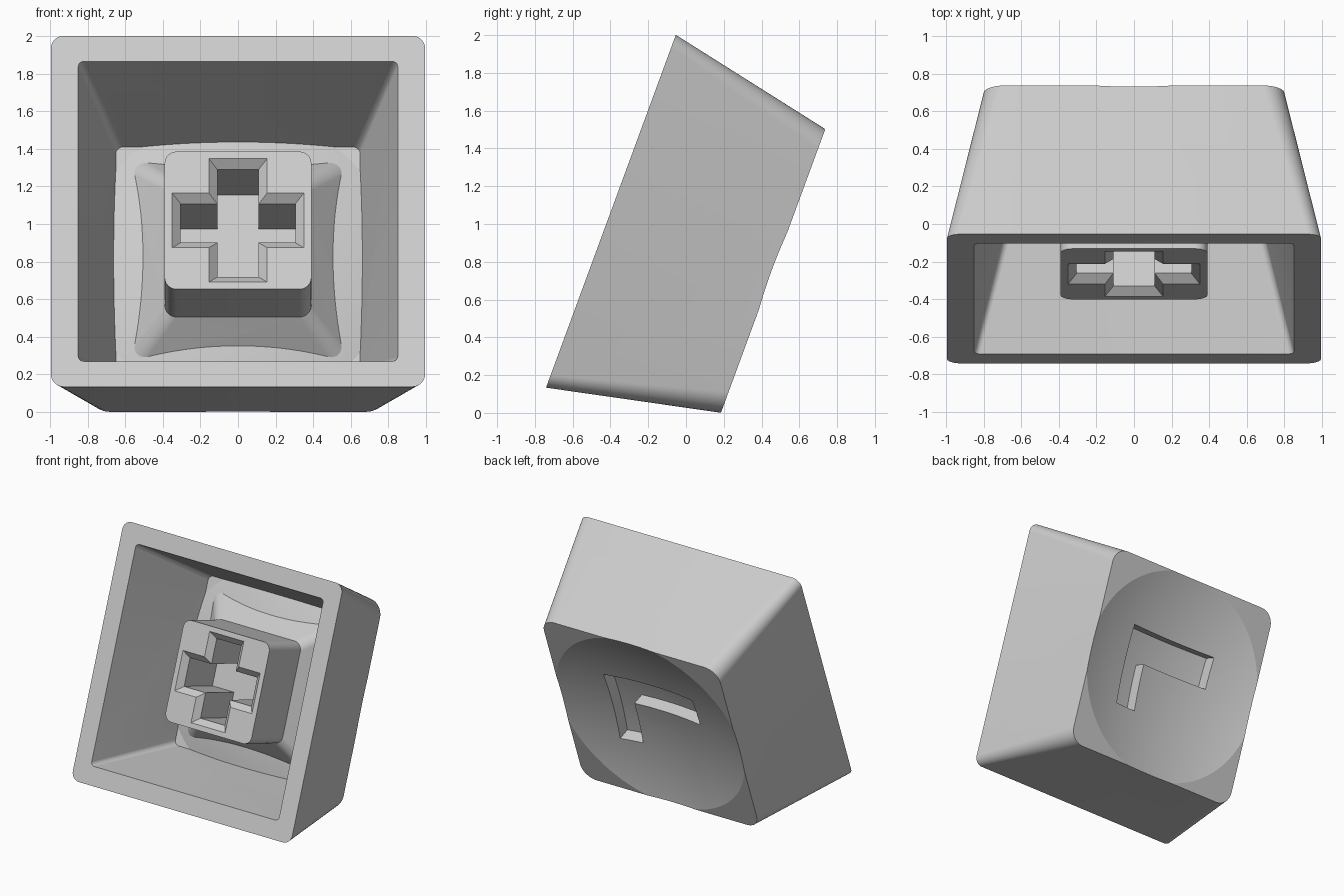
import bpy, bmesh, math
from mathutils import Matrix, Vector

old = bpy.data.objects.get("Cube")
if old:
    bpy.data.objects.remove(old, do_unlink=True)

# One plain plastic colour
GREY = (0.6, 0.6, 0.6, 1)
plastic = bpy.data.materials.new("grey plastic")
plastic.use_nodes = True
plastic.diffuse_color = GREY
plastic.node_tree.nodes["Principled BSDF"].inputs["Base Color"].default_value = GREY

HEIGHT = 0.915        # cap height above its open base
DISH_RIM = 0.83       # radius where the dish meets the flat top
DISH_R = 2.9          # radius of the dish sphere


def finish(name, bm):
    bmesh.ops.recalc_face_normals(bm, faces=bm.faces)
    mesh = bpy.data.meshes.new(name)
    bm.to_mesh(mesh)
    bm.free()
    obj = bpy.data.objects.new(name, mesh)
    bpy.context.collection.objects.link(obj)
    mesh.materials.append(plastic)
    return obj


def skin(name, rings):
    """Closed solid through matching rings of points."""
    bm = bmesh.new()
    loops = [[bm.verts.new(p) for p in ring] for ring in rings]
    for a, b in zip(loops, loops[1:]):
        for i in range(len(a)):
            j = (i + 1) % len(a)
            bm.faces.new((a[i], a[j], b[j], b[i]))
    bm.faces.new(loops[0])
    bm.faces.new(loops[-1])
    return finish(name, bm)


def rounded_square(half, radius, z, steps=10):
    pts = []
    for k, (sx, sy) in enumerate(((1, 1), (-1, 1), (-1, -1), (1, -1))):
        for s in range(steps + 1):
            t = math.pi / 2 * (k + s / steps)
            pts.append((sx * (half - radius) + radius * math.cos(t),
                        sy * (half - radius) + radius * math.sin(t), z))
    return pts


def cross(a, b, z):
    """Plus outline with arm half width a and half length b."""
    quarter = [(b, -a), (b, a), (a, a)]
    pts = []
    for k in range(4):
        turn = Matrix.Rotation(k * math.pi / 2, 3, 'Z')
        pts += [turn @ Vector((x, y, z)) for x, y in quarter]
    return pts


def dish_cap(offset):
    """Spherical bowl cutter, lowered by offset from the top dish."""
    low = math.sqrt(DISH_R ** 2 - DISH_RIM ** 2)
    rings = []
    for i in range(1, 17):
        r = 1.28 * i / 16
        z = HEIGHT - offset + low - math.sqrt(DISH_R ** 2 - r * r)
        rings.append([(r * math.cos(k * math.tau / 96), r * math.sin(k * math.tau / 96), z)
                      for k in range(96)])
    rings.append([(x, y, HEIGHT + 0.5) for x, y, z in rings[-1]])
    return skin("dish_cutter", rings)


def combine(obj, tool, operation='DIFFERENCE'):
    mod = obj.modifiers.new("cut", 'BOOLEAN')
    mod.operation = operation
    mod.solver = 'EXACT'
    mod.object = tool
    bpy.context.view_layer.objects.active = obj
    bpy.ops.object.modifier_apply(modifier=mod.name)
    bpy.data.objects.remove(tool, do_unlink=True)


# Hollow tapered shell with a dished top and a matching bulged ceiling
shell = skin("cap_shell", [rounded_square(0.995, 0.07, 0), rounded_square(0.8, 0.12, HEIGHT)])
combine(shell, dish_cap(0))
cavity = skin("cavity_cutter", [rounded_square(0.863, 0.03, -0.05), rounded_square(0.85, 0.03, 0),
                                rounded_square(0.65, 0.04, 0.775)])
combine(cavity, dish_cap(0.14))
combine(shell, cavity)

# Corner-shaped mark sunk into the dish, its floor following the curve
outline = [(-0.405, 0.30), (-0.405, -0.345), (-0.21, -0.345),
           (-0.21, 0.04), (0.40, 0.04), (0.40, 0.30)]
mark = skin("mark_cutter", [[(x, y, z) for x, y in outline] for z in (0.6, HEIGHT + 0.1)])
combine(mark, dish_cap(0.1), 'INTERSECT')
combine(shell, mark)

# Stem post flaring out into the ceiling, with a chamfered cross socket
stem = skin("stem", [rounded_square(0.39, 0.065, 0.14), rounded_square(0.39, 0.065, 0.57),
                     rounded_square(0.597, 0.075, 0.8)])
combine(stem, dish_cap(0.12))
socket = skin("socket_cutter", [cross(0.165, 0.36, 0.13), cross(0.11, 0.305, 0.185),
                                cross(0.11, 0.305, 0.575)])
combine(stem, socket)

# Rest the cap on its back edge, open base tilted to the front
s, c = math.sin(math.radians(20.2)), math.cos(math.radians(20.2))
pose = Matrix(((-1, 0, 0, 0), (0, s, c, -0.3975), (0, c, -s, 1.0675), (0, 0, 0, 1)))
bpy.ops.object.select_all(action='DESELECT')
for part in (shell, stem):
    part.data.transform(pose)
    part.select_set(True)
bpy.context.view_layer.objects.active = shell
bpy.ops.object.shade_smooth_by_angle(angle=math.radians(14))
